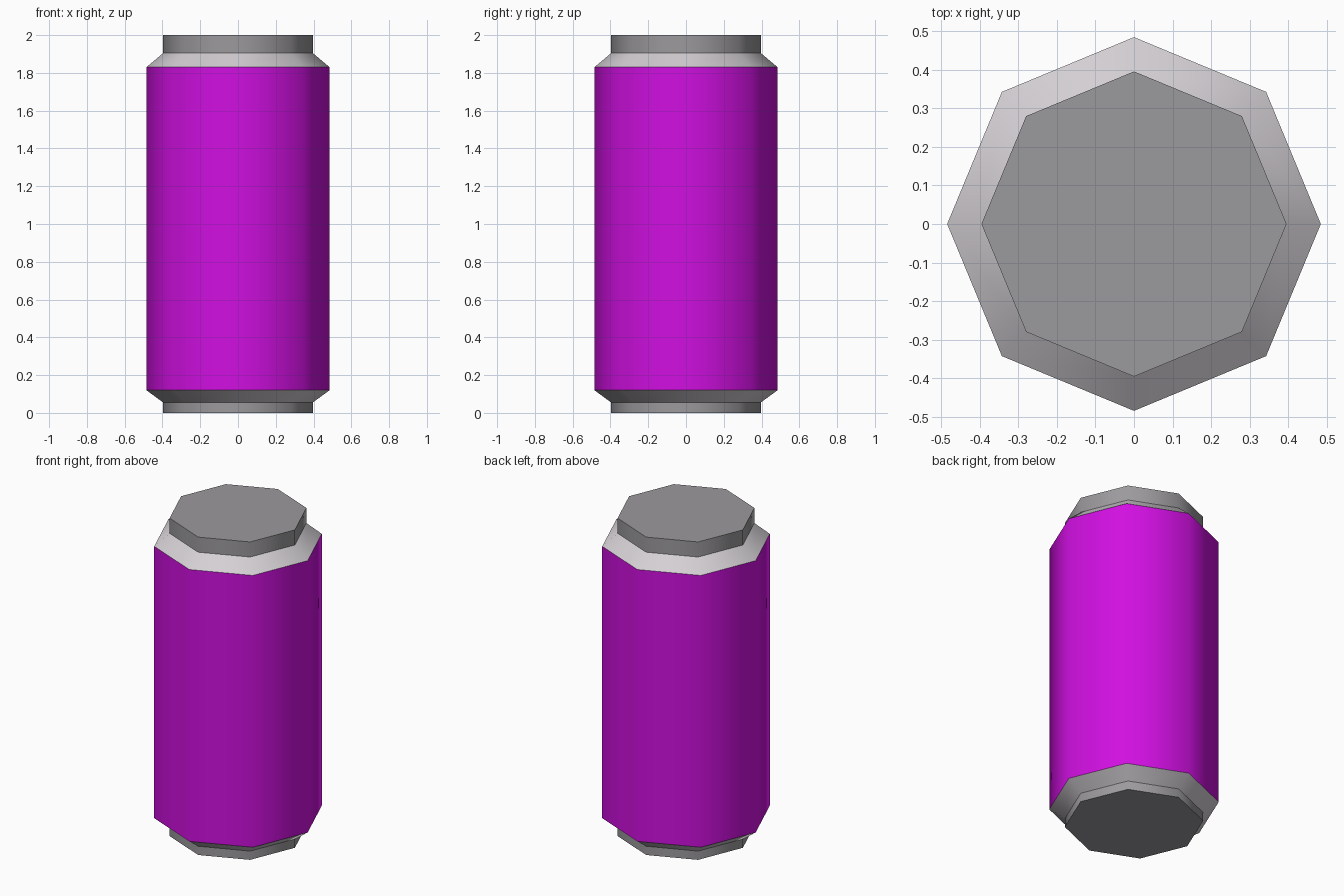
import bpy, bmesh, math

if "Cube" in bpy.data.objects:
    bpy.data.objects.remove(bpy.data.objects["Cube"])

SIDES = 8


def material(name, rgb):
    m = bpy.data.materials.new(name)
    m.diffuse_color = (*rgb, 1)
    m.use_nodes = True
    m.node_tree.nodes["Principled BSDF"].inputs["Base Color"].default_value = m.diffuse_color
    return m


mats = [material("dark_metal", (0.33, 0.32, 0.335)),
        material("light_metal", (0.66, 0.63, 0.66)),
        material("magenta_paint", (0.63, 0.005, 0.75))]

# Can profile: radius, height; then one material per band between rings
profile = [(0.396, 0), (0.396, 0.055), (0.485, 0.12),
           (0.485, 1.83), (0.396, 1.905), (0.396, 2.0)]
bands = [0, 1, 2, 1, 0]

bm = bmesh.new()
rings = [[bm.verts.new((r * math.cos(i * math.tau / SIDES),
                        r * math.sin(i * math.tau / SIDES), z))
          for i in range(SIDES)] for r, z in profile]

# Walls, smooth around the can
for low, high, mat in zip(rings, rings[1:], bands):
    for i in range(SIDES):
        j = (i + 1) % SIDES
        f = bm.faces.new((low[i], low[j], high[j], high[i]))
        f.material_index = mat
        f.smooth = True

# Flat base and lid
bm.faces.new(rings[0][::-1])
bm.faces.new(rings[-1])

# Ring edges stay crisp
for e in bm.edges:
    if abs(e.verts[0].co.z - e.verts[1].co.z) < 1e-5:
        e.smooth = False

mesh = bpy.data.meshes.new("drink_can")
bm.to_mesh(mesh)
bm.free()
for m in mats:
    mesh.materials.append(m)
bpy.context.collection.objects.link(bpy.data.objects.new("drink_can", mesh))
